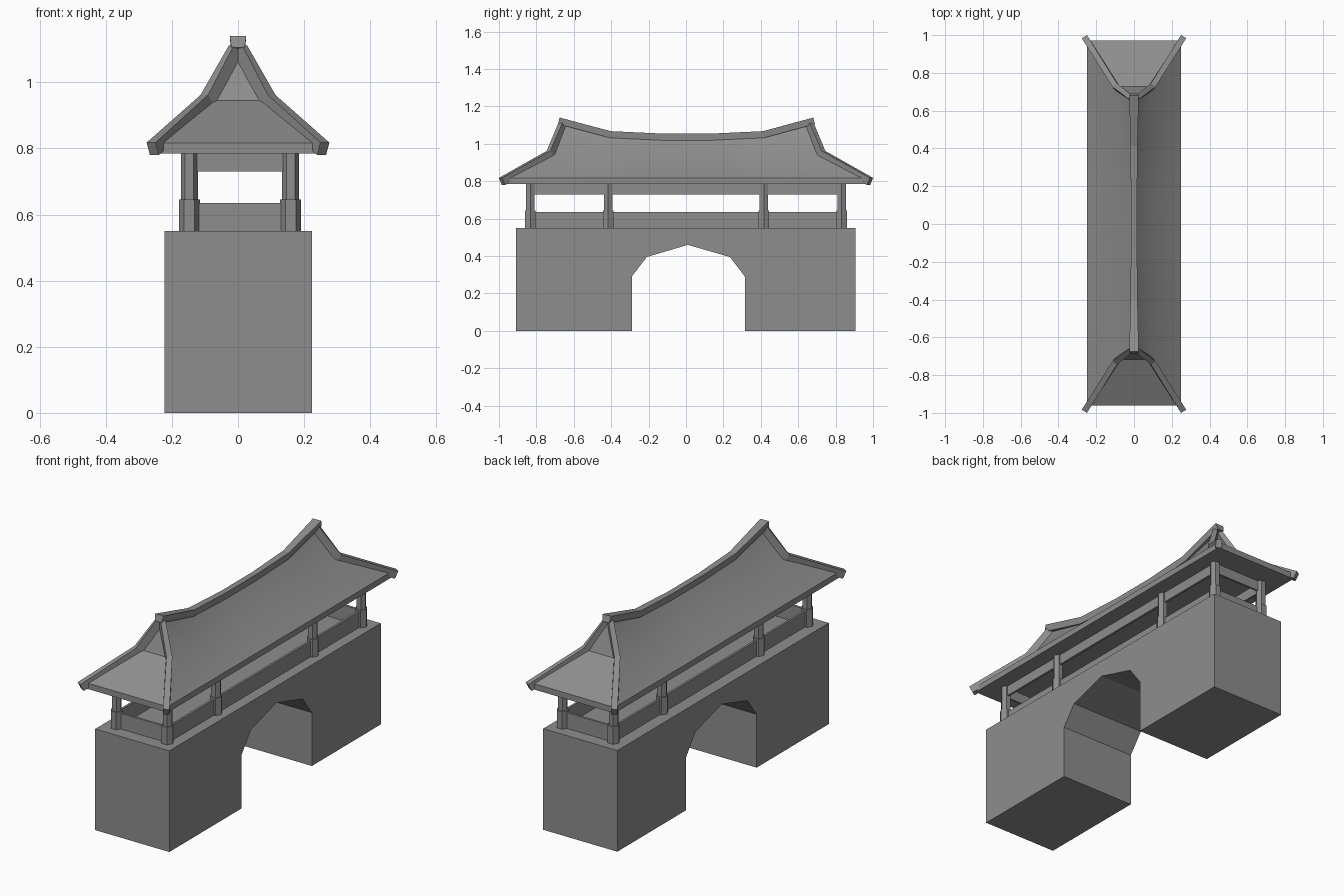
import bpy
import bmesh
from math import pi
from mathutils import Vector

if "Cube" in bpy.data.objects:
    bpy.data.objects.remove(bpy.data.objects["Cube"], do_unlink=True)

GREY = (0.27, 0.27, 0.27, 1)
stone = bpy.data.materials.new("grey stone")
stone.use_nodes = True
stone.diffuse_color = GREY
stone.node_tree.nodes["Principled BSDF"].inputs["Base Color"].default_value = GREY


def finish(name, bm, smooth=False):
    bmesh.ops.recalc_face_normals(bm, faces=bm.faces)
    mesh = bpy.data.meshes.new(name)
    bm.to_mesh(mesh)
    bm.free()
    mesh.materials.append(stone)
    obj = bpy.data.objects.new(name, mesh)
    bpy.context.collection.objects.link(obj)
    if smooth:
        bpy.ops.object.select_all(action="DESELECT")
        obj.select_set(True)
        bpy.context.view_layer.objects.active = obj
        bpy.ops.object.shade_smooth_by_angle(angle=0.5)
    return obj


def box(name, low, high):
    bm = bmesh.new()
    bmesh.ops.create_cube(bm, size=1)
    for v in bm.verts:
        v.co = [(l + h) / 2 + c * (h - l) for c, l, h in zip(v.co, low, high)]
    return finish(name, bm)


def loft(name, rings):
    """Skin matching closed rings and cap both ends."""
    bm = bmesh.new()
    rows = [[bm.verts.new(p) for p in ring] for ring in rings]
    n = len(rows[0])
    for a, b in zip(rows, rows[1:]):
        for i in range(n):
            j = (i + 1) % n
            bm.faces.new((a[i], a[j], b[j], b[i]))
    bm.faces.new(rows[0])
    bm.faces.new(rows[-1])
    return finish(name, bm)


def beam(name, path, widths, height, flare=1.0):
    """Sweep a four-sided section along a path, upright and mitred."""
    path = [Vector(p) for p in path]
    rings = []
    for i, p in enumerate(path):
        before = (p - path[max(i - 1, 0)]).normalized()
        after = (path[min(i + 1, len(path) - 1)] - p).normalized()
        along = (before + after).normalized()
        side = along.cross(Vector((0, 0, 1))).normalized()
        up = side.cross(along) * height / 2
        s = side * widths[i] / 2
        rings.append([p - s - up, p + s - up, p + s * flare + up, p - s * flare + up])
    return loft(name, rings)


# Gate base with the faceted arch passing through it
bm = bmesh.new()
profile = [(-0.91, 0), (-0.29, 0), (-0.29, 0.29), (-0.21, 0.395), (0.01, 0.46),
           (0.235, 0.395), (0.315, 0.29), (0.315, 0), (0.907, 0), (0.907, 0.55), (-0.91, 0.55)]
face = bm.faces.new([bm.verts.new((-0.222, y, z)) for y, z in profile])
out = bmesh.ops.extrude_face_region(bm, geom=[face])
moved = [g for g in out["geom"] if isinstance(g, bmesh.types.BMVert)]
bmesh.ops.translate(bm, verts=moved, vec=(0.446, 0, 0))
finish("gate_base", bm)

# Six-sided posts with thicker feet
CX, HALF_X, HALF_Y = 0.006, 0.153, 0.832
for side, sx in (("right", -1), ("left", 1)):
    for n, y in enumerate((-HALF_Y, -0.416, 0.416, HALF_Y), 1):
        bm = bmesh.new()
        for radius, low, high in ((0.032, 0.545, 0.645), (0.026, 0.64, 0.80)):
            made = bmesh.ops.create_cone(bm, cap_ends=True, segments=6,
                                         radius1=radius, radius2=radius, depth=high - low)
            # Put corners on the x axis
            if not any(abs(v.co.y) < 0.001 for v in made["verts"]):
                for v in made["verts"]:
                    v.co.x, v.co.y = v.co.y, v.co.x
            bmesh.ops.translate(bm, verts=made["verts"],
                                vec=(CX + sx * HALF_X, y, (low + high) / 2))
        finish(f"{side}_post_{n}", bm)

# Low parapet and upper lintel running round the gallery
T = 0.006
for part, low, high in (("parapet", 0.545, 0.635), ("lintel", 0.73, 0.79)):
    for side, s in (("right", -1), ("left", 1)):
        x = CX + s * HALF_X
        box(f"{side}_{part}", (x - T, -HALF_Y, low), (x + T, HALF_Y, high))
    for end, s in (("front", -1), ("back", 1)):
        y = s * HALF_Y
        box(f"{end}_{part}", (CX - HALF_X, y - T, low), (CX + HALF_X, y + T, high))

# Sagging hipped roof with steep gablets
Y0 = 0.005
bm = bmesh.new()
rows = []
for t in (-1, -0.6, -0.2, 0.2, 0.6, 1):
    lift = {1: 1.0, 0.6: 0.15, 0.2: 0.0}[abs(t)]
    half = [(0.25, 0.967, 0.785), (0.25, 0.967, 0.817), (0.09, 0.722, 0.925 + 0.02 * lift)]
    section = [(-x, e, z) for x, e, z in half] + [(0, 0.665, 1.03 + 0.07 * lift)] + half[::-1]
    rows.append([bm.verts.new((x, Y0 + t * e, z)) for x, e, z in section])
for a, b in zip(rows, rows[1:]):
    for i in range(7):
        j = (i + 1) % 7
        bm.faces.new((a[i], a[j], b[j], b[i]))
for r in (rows[0], rows[-1]):
    bm.faces.new((r[0], r[1], r[5], r[6]))
    bm.faces.new((r[1], r[2], r[4], r[5]))
    bm.faces.new((r[2], r[3], r[4]))
finish("roof", bm, smooth=True)

# Curved main ridge with flared, upturned ends
beam("main_ridge",
     [(0, -0.68, 1.123), (0, -0.405, 1.05), (0, -0.13, 1.037),
      (0, 0.14, 1.037), (0, 0.415, 1.05), (0, 0.685, 1.123)],
     [0.04, 0.03, 0.026, 0.026, 0.03, 0.04], 0.036, 1.25)

# Bent hip ridges on the four corners
for end, sy in (("front", -1), ("back", 1)):
    for side, sx in (("right", -1), ("left", 1)):
        beam(f"{end}_{side}_hip_ridge",
             [(sx * 0.258, sy * 0.984, 0.799), (sx * 0.093, sy * 0.725, 0.946),
              (sx * 0.006, sy * 0.662, 1.1)],
             [0.032, 0.03, 0.026], 0.042)
